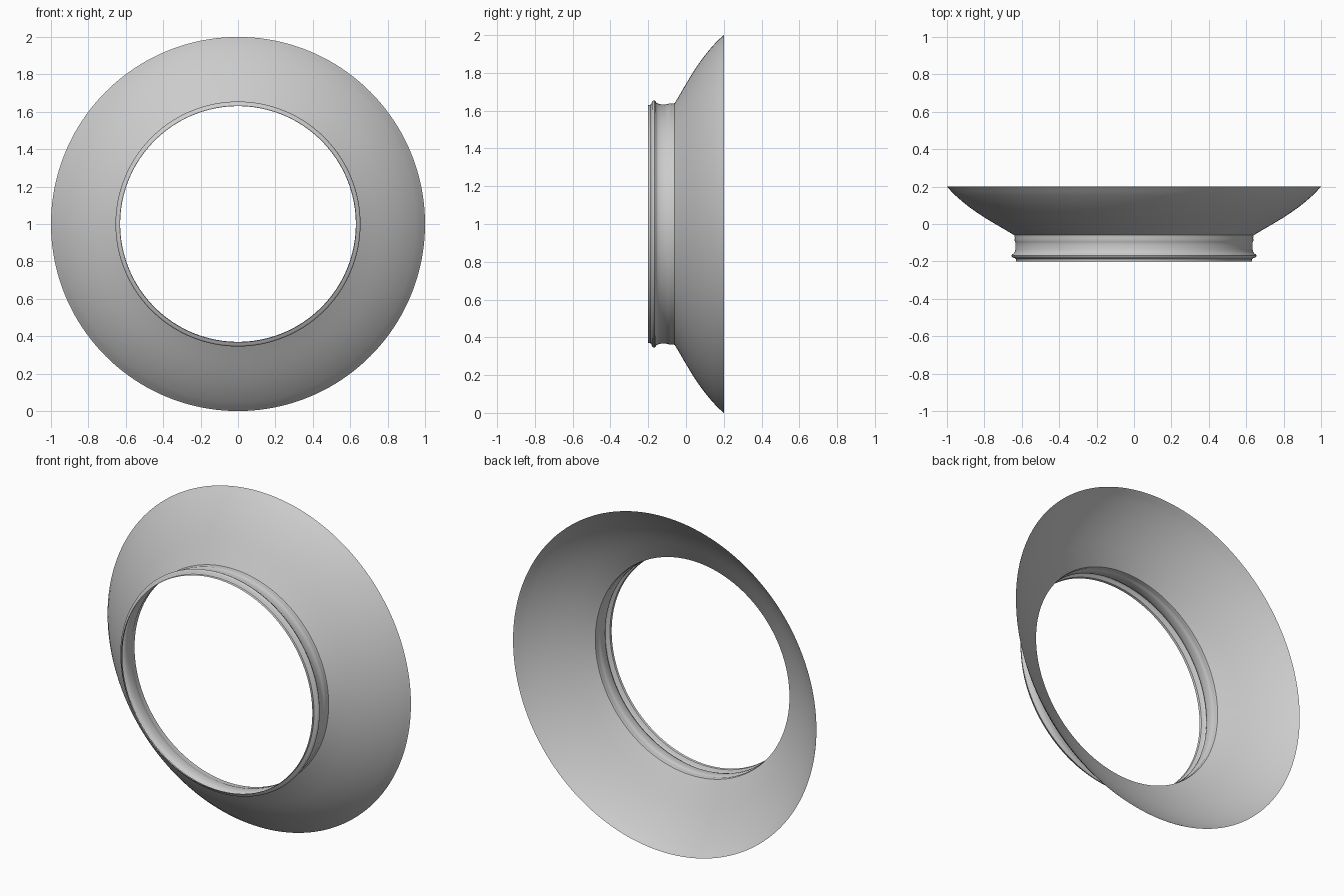
import bpy, bmesh, math
from mathutils import Matrix

if "Cube" in bpy.data.objects:
    bpy.data.objects.remove(bpy.data.objects["Cube"])

SEGMENTS = 160

# Profile as (y, radius): beaded collar followed by the flared skirt
COLLAR = [(-0.2, 0.63), (-0.187, 0.632), (-0.183, 0.637), (-0.18, 0.647),
          (-0.175, 0.653), (-0.168, 0.655), (-0.162, 0.652), (-0.158, 0.643),
          (-0.15, 0.638), (-0.135, 0.634), (-0.11, 0.633), (-0.095, 0.635),
          (-0.088, 0.639), (-0.075, 0.637), (-0.06, 0.64)]
FLARE = [(-0.06, 0.64), (-0.03, 0.69), (0.0, 0.742), (0.03, 0.792),
         (0.06, 0.838), (0.09, 0.88), (0.12, 0.918), (0.15, 0.952),
         (0.175, 0.978), (0.19, 0.99), (0.2, 1.0)]


def revolve(name, profile):
    """Spin an open profile around the y axis at z = 1."""
    bm = bmesh.new()
    rings = []
    for y, r in profile:
        rings.append([bm.verts.new((r * math.cos(a), y, 1 + r * math.sin(a)))
                      for a in (2 * math.pi * i / SEGMENTS for i in range(SEGMENTS))])
    for lower, upper in zip(rings, rings[1:]):
        for i in range(SEGMENTS):
            j = (i + 1) % SEGMENTS
            # wound so that normals point away from the axis
            bm.faces.new((lower[i], upper[i], upper[j], lower[j]))
    mesh = bpy.data.meshes.new(name)
    bm.to_mesh(mesh)
    bm.free()
    obj = bpy.data.objects.new(name, mesh)
    bpy.context.collection.objects.link(obj)
    bpy.ops.object.select_all(action='DESELECT')
    obj.select_set(True)
    bpy.context.view_layer.objects.active = obj
    bpy.ops.object.shade_smooth_by_angle(angle=math.radians(40))
    return obj


revolve("beaded_collar", COLLAR)
revolve("flared_skirt", FLARE)
